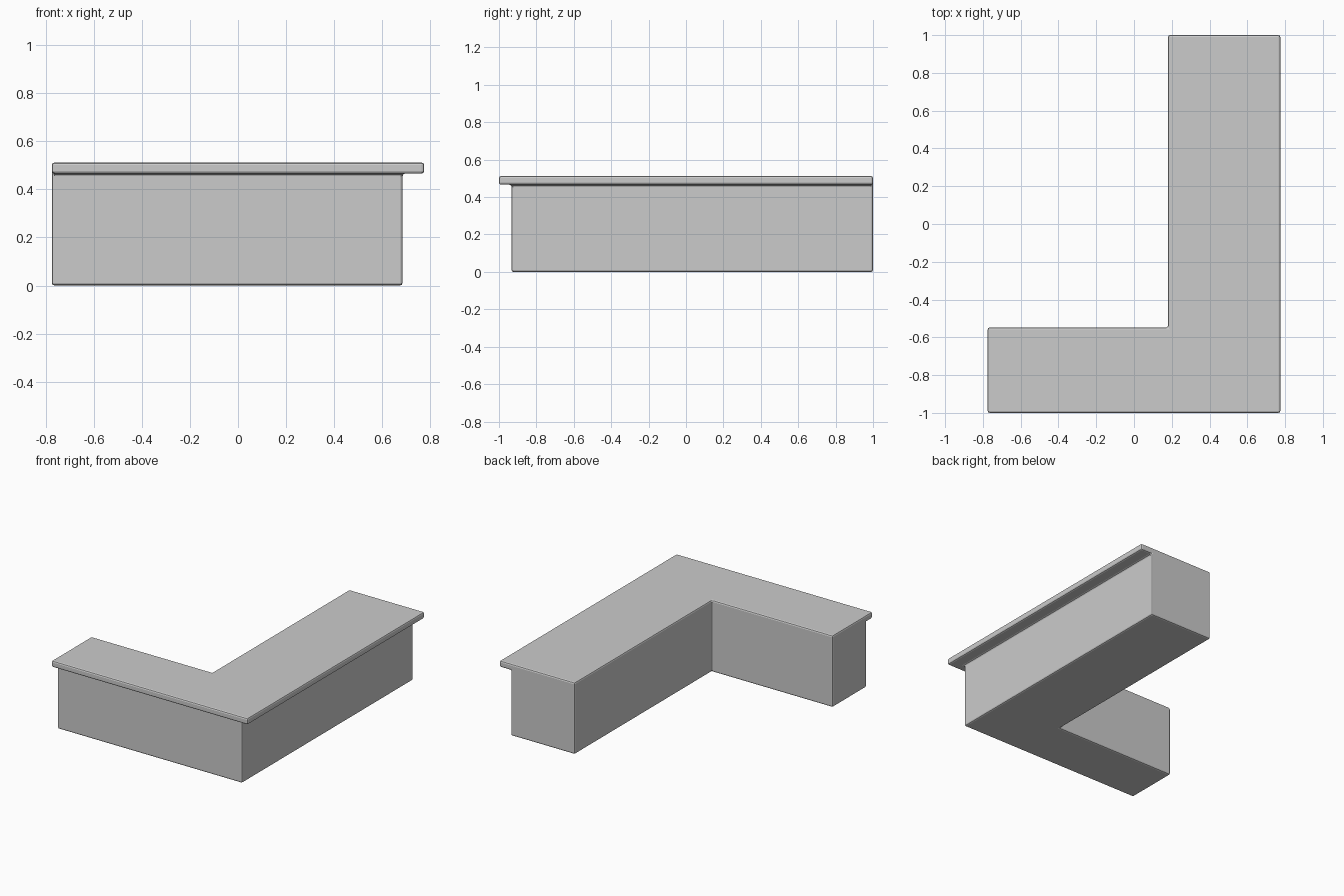
import bpy, bmesh

if "Cube" in bpy.data.objects:
    bpy.data.objects.remove(bpy.data.objects["Cube"])

# Plan outlines: the worktop overhangs the base on the front and right only
base_plan = [(-0.775, -0.933), (0.685, -0.933), (0.685, 1.0),
             (0.18, 1.0), (0.18, -0.548), (-0.775, -0.548)]
top_plan = [(-0.775, -1.0), (0.775, -1.0), (0.775, 1.0)] + base_plan[3:]
UNDER, TOP = 0.466, 0.512

bm = bmesh.new()


def ring(points, z):
    return [bm.verts.new((x, y, z)) for x, y in points]


b = ring(base_plan, 0.0)            # floor outline
m = ring(base_plan[:3], UNDER)      # base meets overhang
l = ring(top_plan[:3], UNDER)       # lower lip of the worktop
t = ring(top_plan, TOP)             # worktop outline

bm.faces.new(b[::-1])
bm.faces.new(t)
bm.faces.new(m + l[::-1])                                # underside of overhang
for i in range(2):
    bm.faces.new((b[i], b[i + 1], m[i + 1], m[i]))       # base front and right
    bm.faces.new((l[i], l[i + 1], t[i + 1], t[i]))       # worktop lip
    j = i + 3
    bm.faces.new((b[j], b[j + 1], t[j + 1], t[j]))       # inner faces
bm.faces.new((b[2], b[3], t[3], t[2], l[2], m[2]))       # back end
bm.faces.new((b[5], b[0], m[0], l[0], t[0], t[5]))       # left end
bmesh.ops.recalc_face_normals(bm, faces=bm.faces)

mesh = bpy.data.meshes.new("corner_counter")
bm.to_mesh(mesh)
bm.free()
counter = bpy.data.objects.new("corner_counter", mesh)
bpy.context.collection.objects.link(counter)

# Small rounded edges, including the coves under the lip and inner corner
bevel = counter.modifiers.new("rounded_edges", "BEVEL")
bevel.width = 0.011
bevel.segments = 2
bevel.limit_method = "ANGLE"
